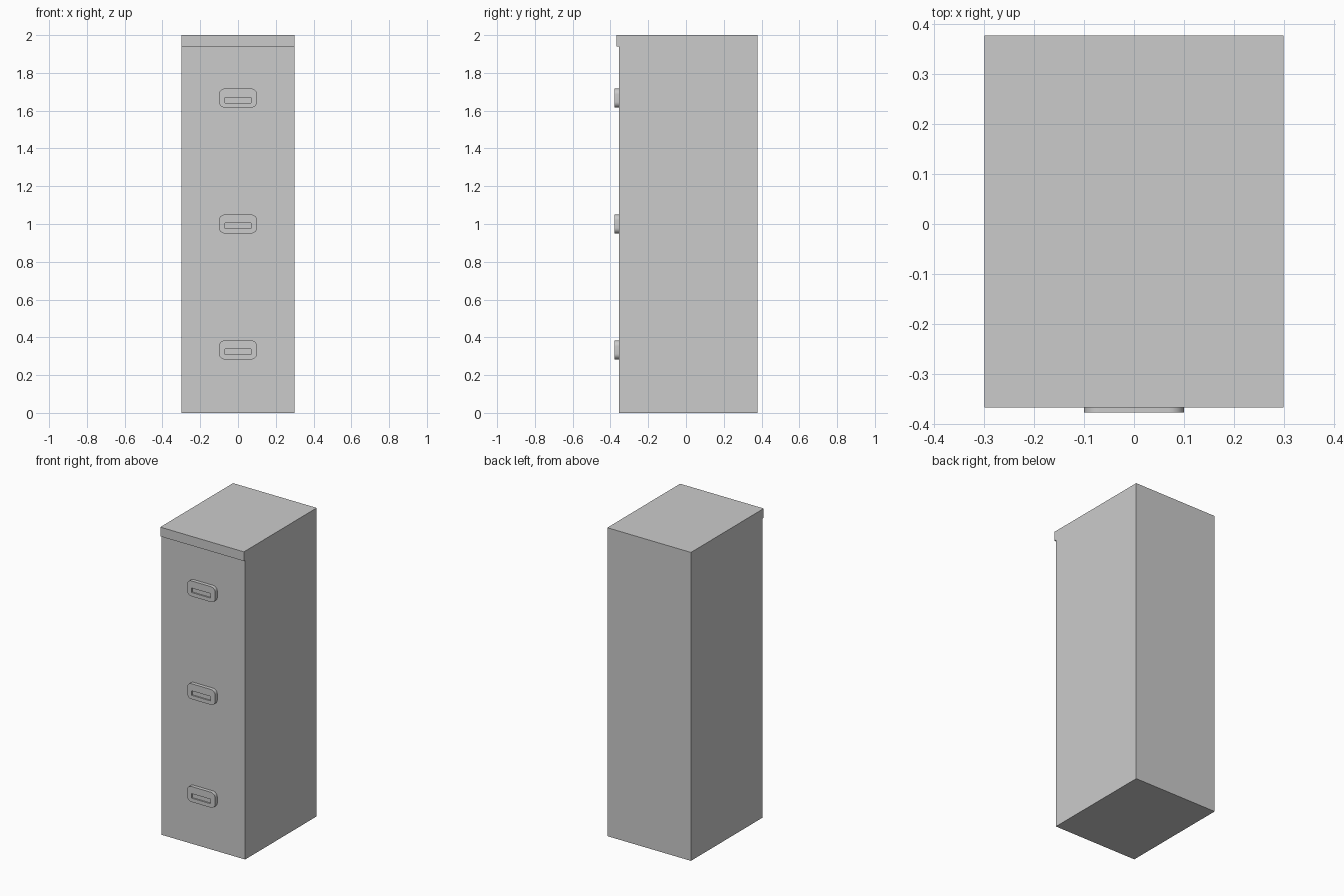
import bpy, bmesh, math

if "Cube" in bpy.data.objects:
    bpy.data.objects.remove(bpy.data.objects["Cube"])

BACK, FRONT, LIP, PULL = 0.378, -0.355, -0.368, -0.378
HALF_W, HEIGHT, LIP_Z = 0.3, 2.0, 1.94


def finish(name, bm):
    bmesh.ops.recalc_face_normals(bm, faces=bm.faces[:])
    mesh = bpy.data.meshes.new(name)
    bm.to_mesh(mesh)
    bm.free()
    obj = bpy.data.objects.new(name, mesh)
    bpy.context.collection.objects.link(obj)
    return obj


def extrude(bm, points, offset):
    face = bm.faces.new([bm.verts.new(p) for p in points])
    new = bmesh.ops.extrude_face_region(bm, geom=[face])["geom"]
    bmesh.ops.translate(bm, vec=offset, verts=[v for v in new if isinstance(v, bmesh.types.BMVert)])


def rounded_rect(half_w, half_h, r, steps):
    pts = []
    for i, (sx, sz) in enumerate([(1, 1), (-1, 1), (-1, -1), (1, -1)]):
        for k in range(steps + 1):
            a = math.pi / 2 * (i + k / steps)
            pts.append((sx * (half_w - r) + r * math.cos(a),
                        sz * (half_h - r) + r * math.sin(a)))
    return pts


# Cabinet: side profile with overhanging top lip, extruded across the width
bm = bmesh.new()
profile = [(BACK, 0), (BACK, HEIGHT), (LIP, HEIGHT), (LIP, LIP_Z), (FRONT, LIP_Z), (FRONT, 0)]
extrude(bm, [(-HALF_W, y, z) for y, z in profile], (2 * HALF_W, 0, 0))
finish("cabinet_body", bm)

light = bpy.data.materials.new("label_light_grey")
light.diffuse_color = (0.9, 0.9, 0.9, 1)
light.use_nodes = True
light.node_tree.nodes["Principled BSDF"].inputs["Base Color"].default_value = light.diffuse_color

for i in range(3):
    z = HEIGHT / 3 * (i + 0.5)

    # Rounded pull plate
    bm = bmesh.new()
    extrude(bm, [(x, PULL, z + dz) for x, dz in rounded_rect(0.1, 0.05, 0.03, 8)],
            (0, FRONT - PULL, 0))
    pull = finish(f"drawer_pull_{i + 1}", bm)

    # Slot cut through the plate
    slot = [(-0.069, z - 0.025), (0.069, z - 0.025), (0.069, z + 0.004), (-0.069, z + 0.004)]
    bm = bmesh.new()
    extrude(bm, [(x, PULL - 0.02, zz) for x, zz in slot], (0, 0.03, 0))
    cutter = finish(f"slot_cutter_{i + 1}", bm)
    cutter.hide_render = True
    cutter.hide_set(True)
    cut = pull.modifiers.new("slot", "BOOLEAN")
    cut.operation, cut.solver, cut.object = "DIFFERENCE", "EXACT", cutter

    # Light label lining the slot floor
    bm = bmesh.new()
    extrude(bm, [(x, PULL + 0.009, zz) for x, zz in slot], (0, 0.004, 0))
    finish(f"slot_label_{i + 1}", bm).data.materials.append(light)

    # Smooth the rounded corners only
    bpy.ops.object.select_all(action="DESELECT")
    pull.select_set(True)
    bpy.context.view_layer.objects.active = pull
    bpy.ops.object.shade_smooth_by_angle(angle=math.radians(30))
